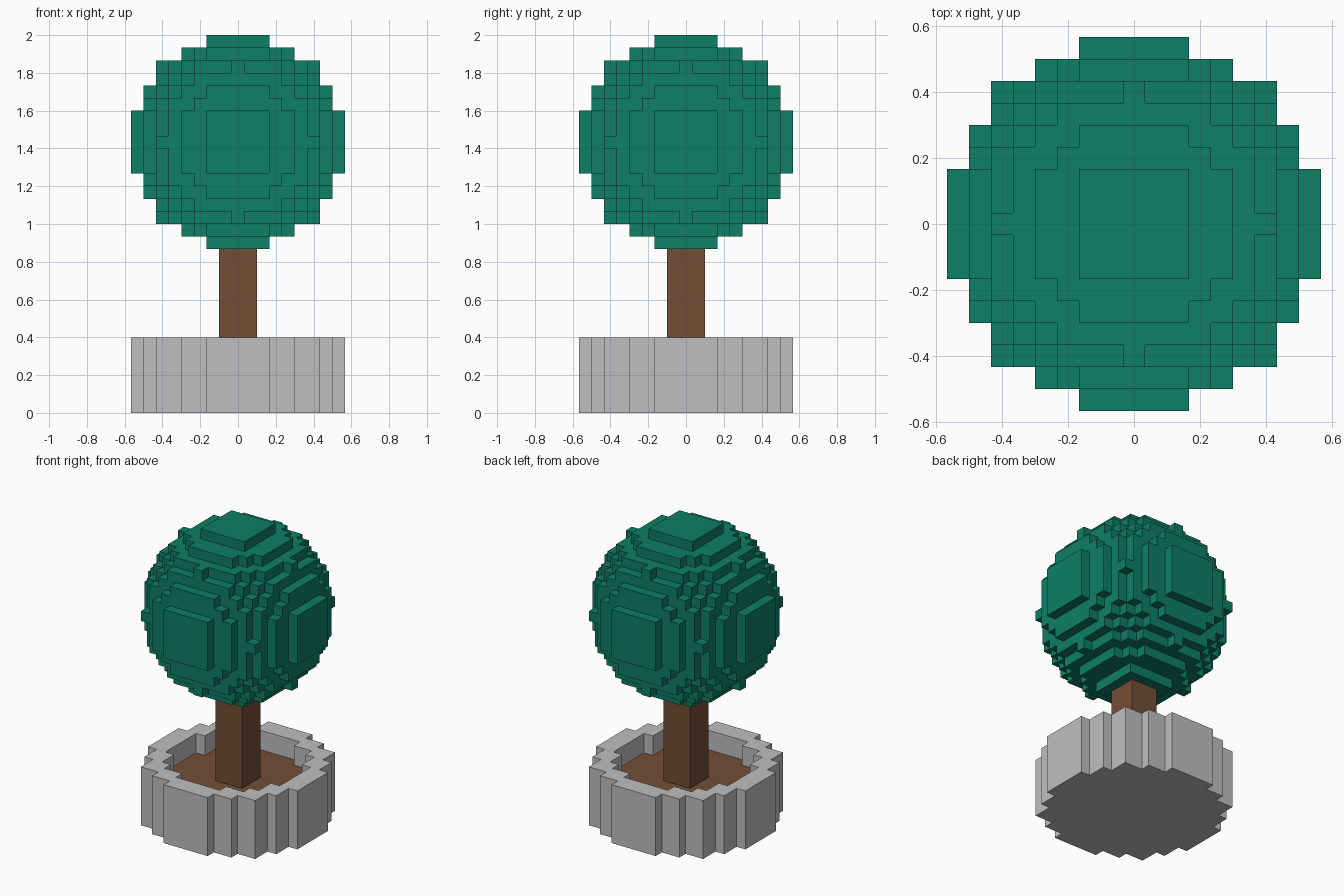
import bpy, bmesh
from mathutils import Vector

cube = bpy.data.objects.get("Cube")
if cube:
    bpy.data.objects.remove(cube, do_unlink=True)

V = 1 / 15  # block size


def make_material(name, rgb):
    mat = bpy.data.materials.new(name)
    mat.use_nodes = True
    mat.diffuse_color = (*rgb, 1)
    mat.node_tree.nodes["Principled BSDF"].inputs["Base Color"].default_value = (*rgb, 1)
    return mat


leaf_green = make_material("leaf green", (0.0044, 0.209, 0.133))
bark_brown = make_material("bark brown", (0.175, 0.076, 0.037))
stone_grey = make_material("stone grey", (0.52, 0.52, 0.52))


def block_object(name, cells, base_z, mat):
    """Skin a set of (i, j, k) blocks with only their exposed faces."""
    bm = bmesh.new()
    for cell in cells:
        for axis in range(3):
            for sign in (-1, 1):
                step = [0, 0, 0]
                step[axis] = sign
                if tuple(c + s for c, s in zip(cell, step)) in cells:
                    continue
                n = Vector(step)
                u = Vector([float(a == (axis + 1) % 3) for a in range(3)])
                w = n.cross(u)
                mid = Vector(cell) + n / 2
                corners = [mid + (u * a + w * b) / 2
                           for a, b in ((-1, -1), (1, -1), (1, 1), (-1, 1))]
                bm.faces.new([bm.verts.new(p * V + Vector((0, 0, base_z))) for p in corners])
    bmesh.ops.remove_doubles(bm, verts=bm.verts, dist=V / 100)
    mesh = bpy.data.meshes.new(name)
    bm.to_mesh(mesh)
    bm.free()
    mesh.materials.append(mat)
    obj = bpy.data.objects.new(name, mesh)
    bpy.context.collection.objects.link(obj)
    return obj


def in_disc(i, j, r):
    return i * i + j * j <= r * r


SPAN = range(-8, 9)

# Foliage: ball of blocks, 17 across
foliage = {(i, j, k) for i in SPAN for j in SPAN for k in SPAN
           if i * i + j * j + k * k <= 8.5 ** 2}
block_object("foliage", foliage, 2 - 8.5 * V, leaf_green)

# Planter: round block tub, 6 high, hollow in its upper part
planter = {(i, j, k) for i in SPAN for j in SPAN for k in range(6)
           if in_disc(i, j, 8.5) and not (k >= 3 and in_disc(i, j, 6.5))}
block_object("planter", planter, V / 2, stone_grey)

# Soil: one layer of blocks filling the tub, two blocks below the rim
soil = {(i, j, 3) for i in SPAN for j in SPAN if in_disc(i, j, 6.5)}
block_object("soil", soil, V / 2, bark_brown)

# Trunk: square post from the soil into the foliage
bpy.ops.mesh.primitive_cube_add(size=1, location=(0, 0, 8.5 * V))
trunk = bpy.context.object
trunk.name = "trunk"
trunk.scale = (3 * V, 3 * V, 9 * V)
bpy.ops.object.transform_apply(location=False, rotation=False, scale=True)
trunk.data.materials.append(bark_brown)
